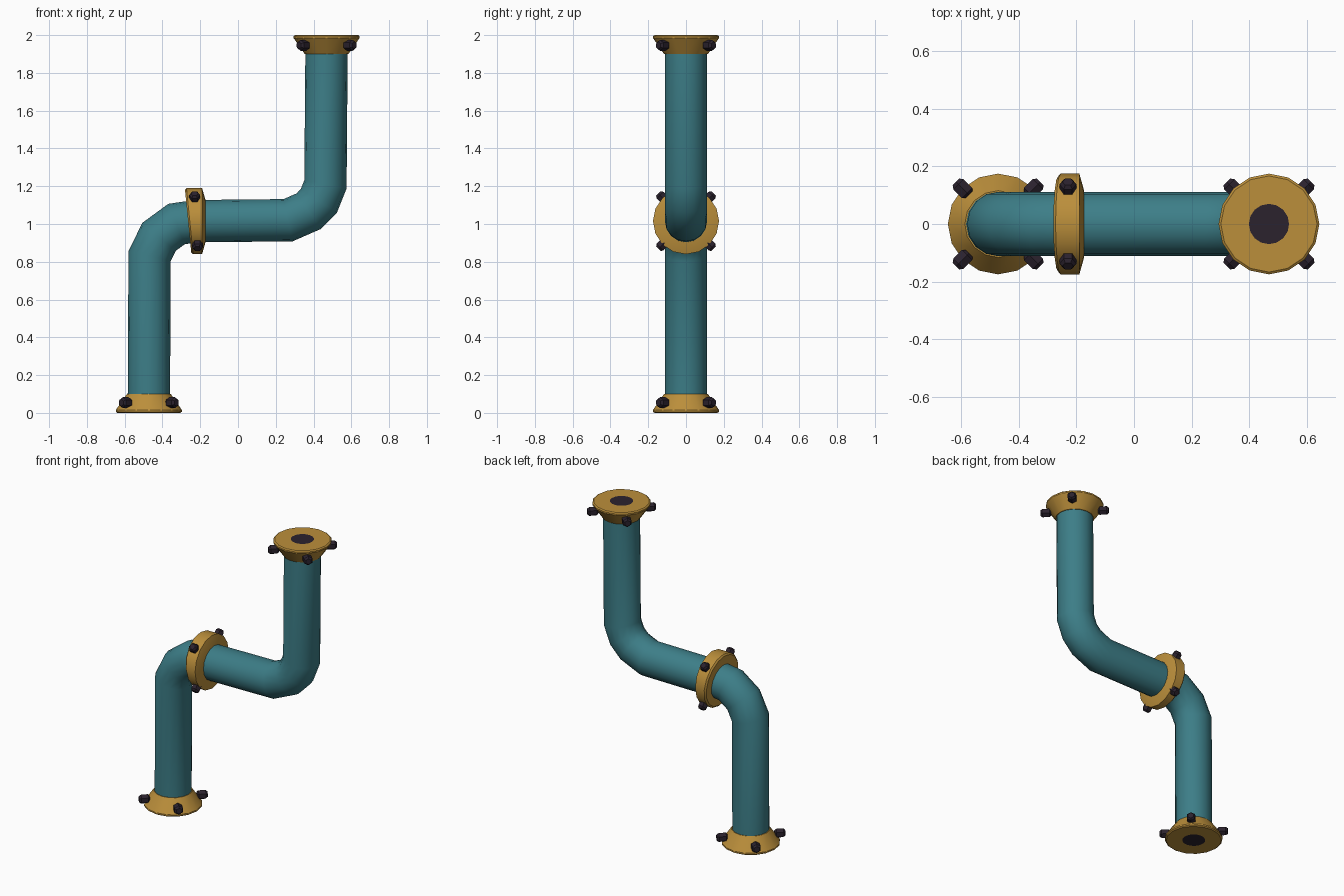
import bpy, bmesh, math
from mathutils import Matrix, Vector

if "Cube" in bpy.data.objects:
    bpy.data.objects.remove(bpy.data.objects["Cube"])

SIDES = 16


def material(name, rgb):
    m = bpy.data.materials.new(name)
    m.diffuse_color = (*rgb, 1)
    m.use_nodes = True
    m.node_tree.nodes["Principled BSDF"].inputs["Base Color"].default_value = m.diffuse_color
    return m


TEAL = material("teal", (0.046, 0.208, 0.245))
BRASS = material("brass", (0.50, 0.275, 0.044))
DARK = material("dark_iron", (0.024, 0.016, 0.027))


def finish(name, bm, mats, angle=None):
    bmesh.ops.recalc_face_normals(bm, faces=bm.faces)
    me = bpy.data.meshes.new(name)
    bm.to_mesh(me)
    bm.free()
    for m in mats:
        me.materials.append(m)
    ob = bpy.data.objects.new(name, me)
    bpy.context.collection.objects.link(ob)
    if angle:
        bpy.ops.object.select_all(action='DESELECT')
        ob.select_set(True)
        bpy.context.view_layer.objects.active = ob
        bpy.ops.object.shade_smooth_by_angle(angle=math.radians(angle))
    return ob


def skin(bm, rings):
    """Join rings of points into a closed tube; returns the two cap faces."""
    vs = [[bm.verts.new(p) for p in r] for r in rings]
    n = len(vs[0])
    for a, b in zip(vs, vs[1:]):
        for i in range(n):
            j = (i + 1) % n
            bm.faces.new((a[i], a[j], b[j], b[i]))
    return bm.faces.new(vs[0]), bm.faces.new(vs[-1])


def lathe(bm, profile, mat, sides=SIDES):
    """Spin (radius, height) pairs about z, then place with a matrix."""
    rings = [[mat @ Vector((r * math.cos(t), r * math.sin(t), h))
              for t in (2 * math.pi * i / sides for i in range(sides))]
             for r, h in profile]
    return skin(bm, rings)


def bolts(name, mat, height, lean=0.0):
    """Four bolts pointing outward on the diagonals of a flange."""
    bm = bmesh.new()
    for k in range(4):
        a = math.radians(45 + 90 * k)
        h = height + lean * math.cos(a)
        m = (mat @ Matrix.Translation((0, 0, h)) @ Matrix.Rotation(a, 4, 'Z')
             @ Matrix.Rotation(math.pi / 2, 4, 'Y'))
        lathe(bm, [(0.019, 0.143), (0.029, 0.152), (0.029, 0.195), (0.019, 0.207)], m, 6)
    finish(name, bm, [DARK])


# Pipe: mitred rings along a path in the xz plane
path = [Vector((x, 0, z)) for x, z in (
    (-0.472, 0.04), (-0.468, 0.83), (-0.418, 0.932), (-0.325, 1.0), (-0.222, 1.015),
    (0.265, 1.02), (0.375, 1.068), (0.428, 1.122), (0.463, 1.21), (0.469, 1.96))]
rings = []
for i, p in enumerate(path):
    d0 = (p - path[max(i - 1, 0)]).normalized()
    d1 = (path[min(i + 1, len(path) - 1)] - p).normalized()
    t = (d0 + d1).normalized()
    side = Vector((t.z, 0, -t.x))
    stretch = 1 / t.dot(d0 if i else d1)
    rings.append([p + 0.112 * (math.cos(a) * stretch * side + math.sin(a) * Vector((0, 1, 0)))
                  for a in (2 * math.pi * k / SIDES for k in range(SIDES))])
bm = bmesh.new()
skin(bm, rings)
finish("pipe", bm, [TEAL], 50)

# End flanges with a dark bore, and their bolts
ends = {"bottom": Matrix.Translation((-0.472, 0, 0)),
        "top": Matrix.Translation((0.469, 0, 2)) @ Matrix.Rotation(math.pi, 4, 'X')}
for name, m in ends.items():
    bm = bmesh.new()
    bore, _ = lathe(bm, [(0.07, 0), (0.167, 0), (0.175, 0.006), (0.175, 0.015),
                         (0.116, 0.1), (0.105, 0.1)], m)
    bore.material_index = 1
    finish(name + "_flange", bm, [BRASS, DARK], 30)
    bolts(name + "_bolts", m, 0.054)

# Middle coupling: axis along x (local x is world up), left face leaning
mid = Matrix(((0, 0, 1, -0.222), (0, 1, 0, 0), (1, 0, 0, 1.015), (0, 0, 0, 1)))
bm = bmesh.new()
lathe(bm, [(0.1, -0.042), (0.165, -0.042), (0.175, -0.033), (0.175, 0.032),
           (0.115, 0.049), (0.1, 0.049)], mid)
for v in bm.verts:
    if v.co.x < -0.23:
        v.co.x -= 0.1 * (v.co.z - 1.015)
finish("middle_coupling", bm, [BRASS], 30)
bolts("middle_bolts", mid, 0.0, -0.0105)
